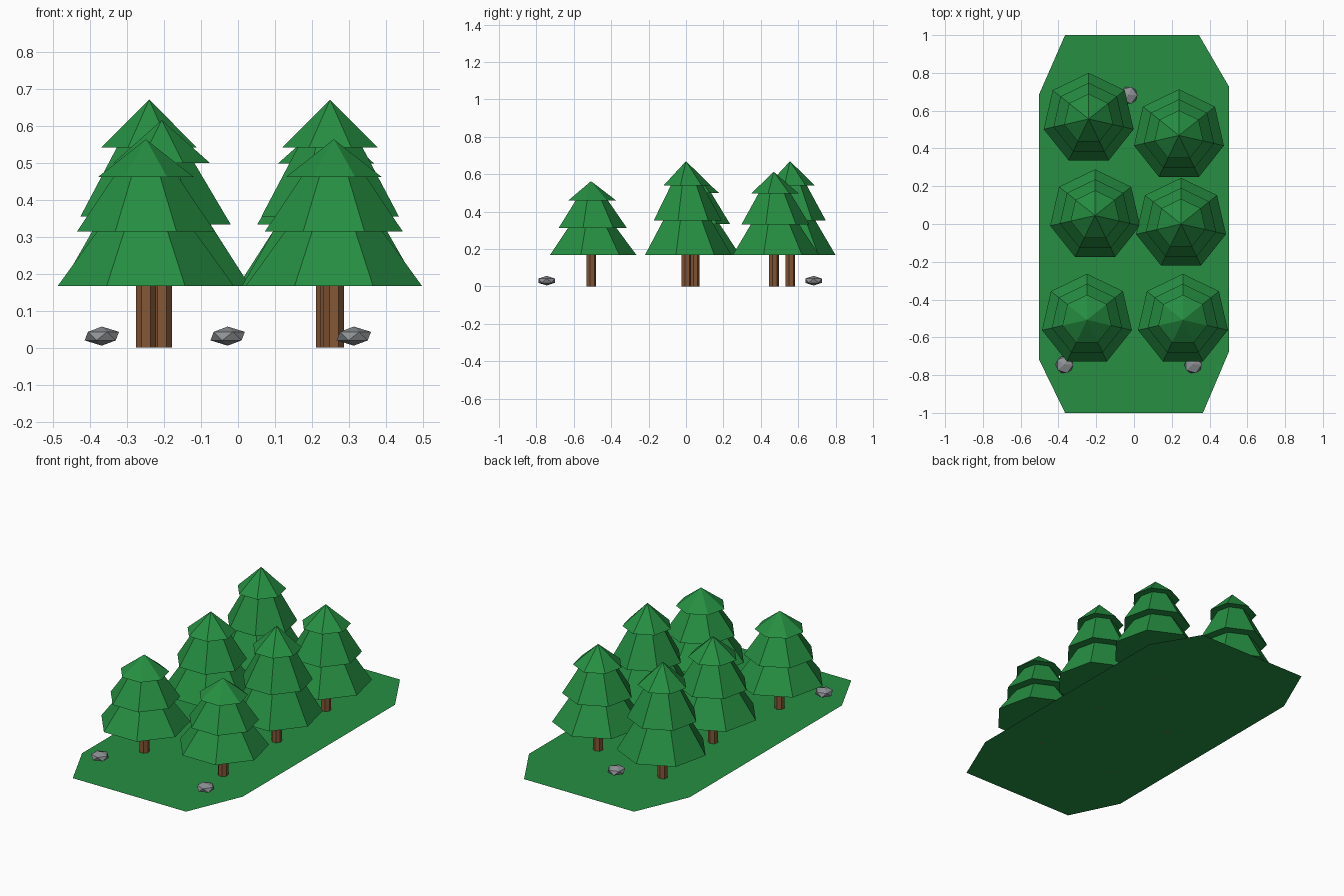
import bpy, bmesh, math

if "Cube" in bpy.data.objects:
    bpy.data.objects.remove(bpy.data.objects["Cube"])


def material(name, rgb):
    m = bpy.data.materials.new(name)
    m.diffuse_color = (*rgb, 1)
    m.use_nodes = True
    m.node_tree.nodes["Principled BSDF"].inputs["Base Color"].default_value = m.diffuse_color
    return m


GREEN = material("leaf green", (0.019, 0.275, 0.054))
BROWN = material("bark brown", (0.235, 0.095, 0.036))
GREY = material("stone grey", (0.27, 0.285, 0.30))


def finish(bm, name, mat, loc=(0, 0, 0)):
    me = bpy.data.meshes.new(name)
    bm.to_mesh(me)
    bm.free()
    me.materials.append(mat)
    ob = bpy.data.objects.new(name, me)
    ob.location = loc
    bpy.context.collection.objects.link(ob)
    return ob


def lathe(name, profile, mat, loc, sides=7):
    """Closed faceted solid from (radius, z) rings, one corner towards +y."""
    bm = bmesh.new()
    rings = []
    for r, z in profile:
        n = sides if r > 0 else 1
        rings.append([bm.verts.new((r * math.sin(2 * math.pi * i / sides),
                                    r * math.cos(2 * math.pi * i / sides), z))
                      for i in range(n)])
    for a, b in zip(rings, rings[1:]):
        for i in range(sides):
            j = (i + 1) % sides
            if len(b) == 1:
                bm.faces.new((a[i], a[j], b[0]))
            else:
                bm.faces.new((a[i], a[j], b[j], b[i]))
    bm.faces.new(rings[0])
    if len(rings[-1]) > 1:
        bm.faces.new(rings[-1])
    bmesh.ops.recalc_face_normals(bm, faces=bm.faces)
    return finish(bm, name, mat, loc)


# ground sheet with clipped corners
bm = bmesh.new()
outline = [(-0.365, -1), (0.365, -1), (0.503, -0.675), (0.503, 0.727),
           (0.344, 1), (-0.365, 1), (-0.503, 0.685), (-0.503, -0.717)]
bm.faces.new([bm.verts.new((x, y, 0)) for x, y in outline])
finish(bm, "ground", GREEN)

# trees: x, y, total height
BASE = 0.167
trees = [(-0.24, 0.556, 0.67), (0.238, 0.469, 0.613), (-0.206, 0.045, 0.615),
         (0.249, 0.0, 0.67), (-0.249, -0.508, 0.563), (0.259, -0.508, 0.563)]
tiers = [(0.244, 0), (0.135, 0.371), (0.191, 0.371),
         (0.09, 0.742), (0.133, 0.742), (0, 1)]
for i, (x, y, h) in enumerate(trees, 1):
    lathe(f"tree_{i}_trunk", [(0.028, 0), (0.028, BASE + 0.002)], BROWN, (x, y, 0))
    lathe(f"tree_{i}_foliage", [(r, BASE + f * (h - BASE)) for r, f in tiers],
          GREEN, (x, y, 0))

# flattened stones
for i, (x, y) in enumerate([(-0.368, -0.745), (0.313, -0.745), (-0.028, 0.682)], 1):
    bm = bmesh.new()
    bmesh.ops.create_icosphere(bm, subdivisions=1, radius=1)
    bmesh.ops.scale(bm, vec=(0.052, 0.052, 0.0258), verts=bm.verts)
    finish(bm, f"stone_{i}", GREY, (x, y, 0.031))
